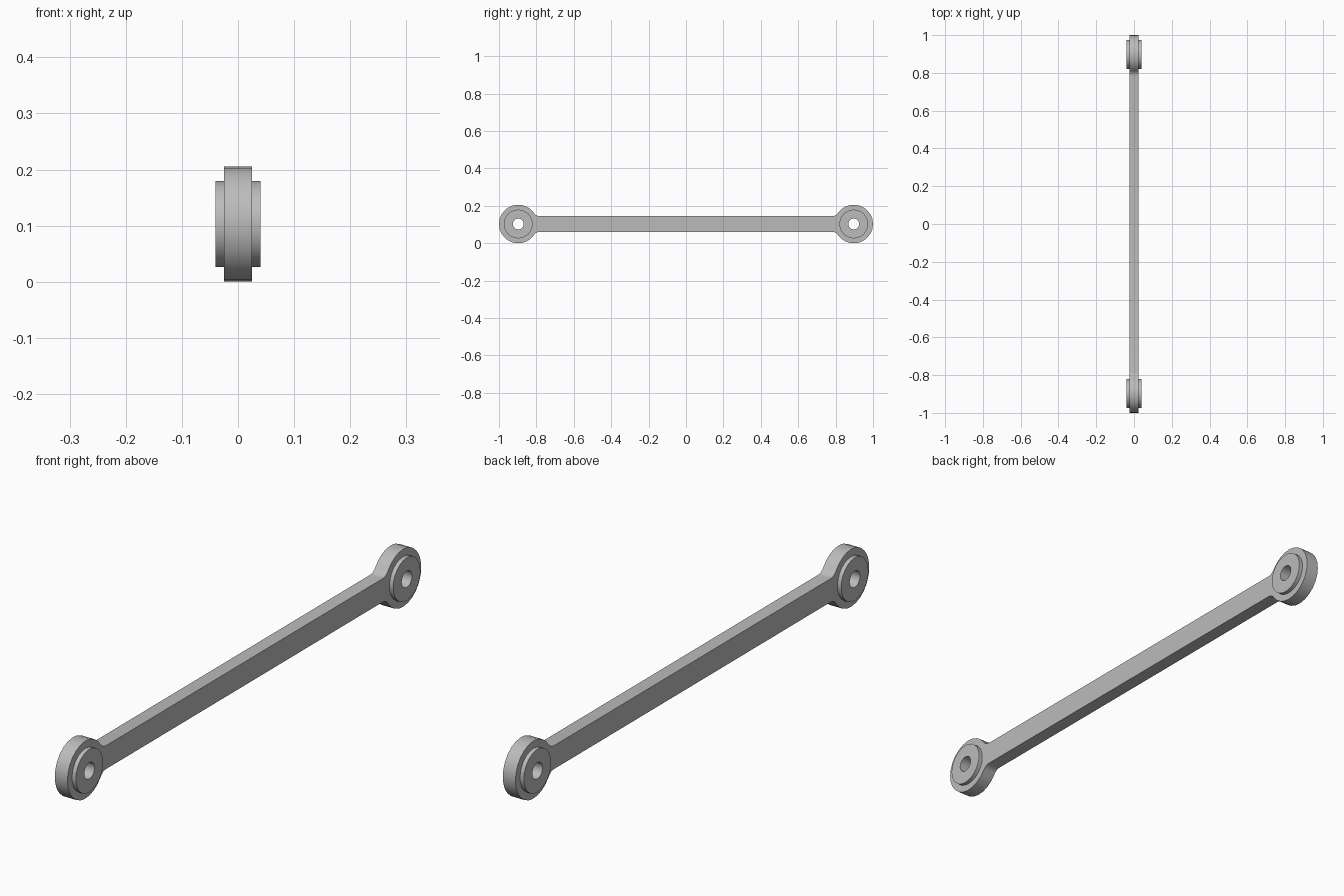
import bpy
from math import sin, cos, pi, radians, sqrt, acos
from mathutils import Matrix

cube = bpy.data.objects.get("Cube")
if cube:
    bpy.data.objects.remove(cube)

steel = bpy.data.materials.new("grey steel")
steel.use_nodes = True
steel.diffuse_color = (0.5, 0.5, 0.5, 1)
steel.node_tree.nodes["Principled BSDF"].inputs["Base Color"].default_value = (0.5, 0.5, 0.5, 1)

EYE_Y, MID_Z = 0.897, 0.103        # eye centres
EYE_R, BOSS_R, HOLE_R = 0.103, 0.077, 0.029
ROD_H, FILLET = 0.042, 0.035
BODY_T, BOSS_T = 0.025, 0.04       # half thicknesses
SIDES = 24


def arc(cy, cz, r, a0, a1, n):
    return [(cy + r * cos(a0 + (a1 - a0) * i / n),
             cz + r * sin(a0 + (a1 - a0) * i / n)) for i in range(n + 1)]


def circle(cy, r):
    return arc(cy, 0, r, 0, 2 * pi, SIDES)[:-1]


def plate(name, loops, half):
    """Extrude closed side-view outlines (inner loops are holes) along x."""
    curve = bpy.data.curves.new(name, 'CURVE')
    curve.dimensions = '2D'
    curve.fill_mode = 'BOTH'
    curve.extrude = half
    for pts in loops:
        spline = curve.splines.new('POLY')
        spline.points.add(len(pts) - 1)
        for p, (u, v) in zip(spline.points, pts):
            p.co = (u, v, 0, 1)
        spline.use_cyclic_u = True
    obj = bpy.data.objects.new(name, curve)
    bpy.context.collection.objects.link(obj)
    bpy.ops.object.select_all(action='DESELECT')
    obj.select_set(True)
    bpy.context.view_layer.objects.active = obj
    bpy.ops.object.convert(target='MESH')
    obj = bpy.context.object
    # Turn the flat outline into the y-z plane
    turn = Matrix(((0, 0, 1, 0), (1, 0, 0, 0), (0, 1, 0, MID_Z), (0, 0, 0, 1)))
    obj.data.transform(turn)
    obj.data.materials.clear()
    obj.data.materials.append(steel)
    bpy.ops.object.shade_smooth_by_angle(angle=radians(35))
    return obj


# Link outline: round eye blended by fillets into the straight rod
reach = sqrt((EYE_R + FILLET) ** 2 - (ROD_H + FILLET) ** 2)
touch = pi - acos(reach / (EYE_R + FILLET))
fy, fz = EYE_Y - reach, ROD_H + FILLET
upper = arc(EYE_Y, 0, EYE_R, 0, touch, 10)
upper += arc(fy, fz, FILLET, touch - pi, -pi / 2, 4)[1:]
upper += [(-y, z) for y, z in reversed(upper)]
outline = upper + [(y, -z) for y, z in reversed(upper[1:-1])]
plate("link_body", [outline, circle(EYE_Y, HOLE_R), circle(-EYE_Y, HOLE_R)], BODY_T)

# Bushings standing proud of both faces of each eye
for side, y in (("front", -EYE_Y), ("back", EYE_Y)):
    plate(side + "_bushing", [circle(y, BOSS_R), circle(y, HOLE_R)], BOSS_T)
